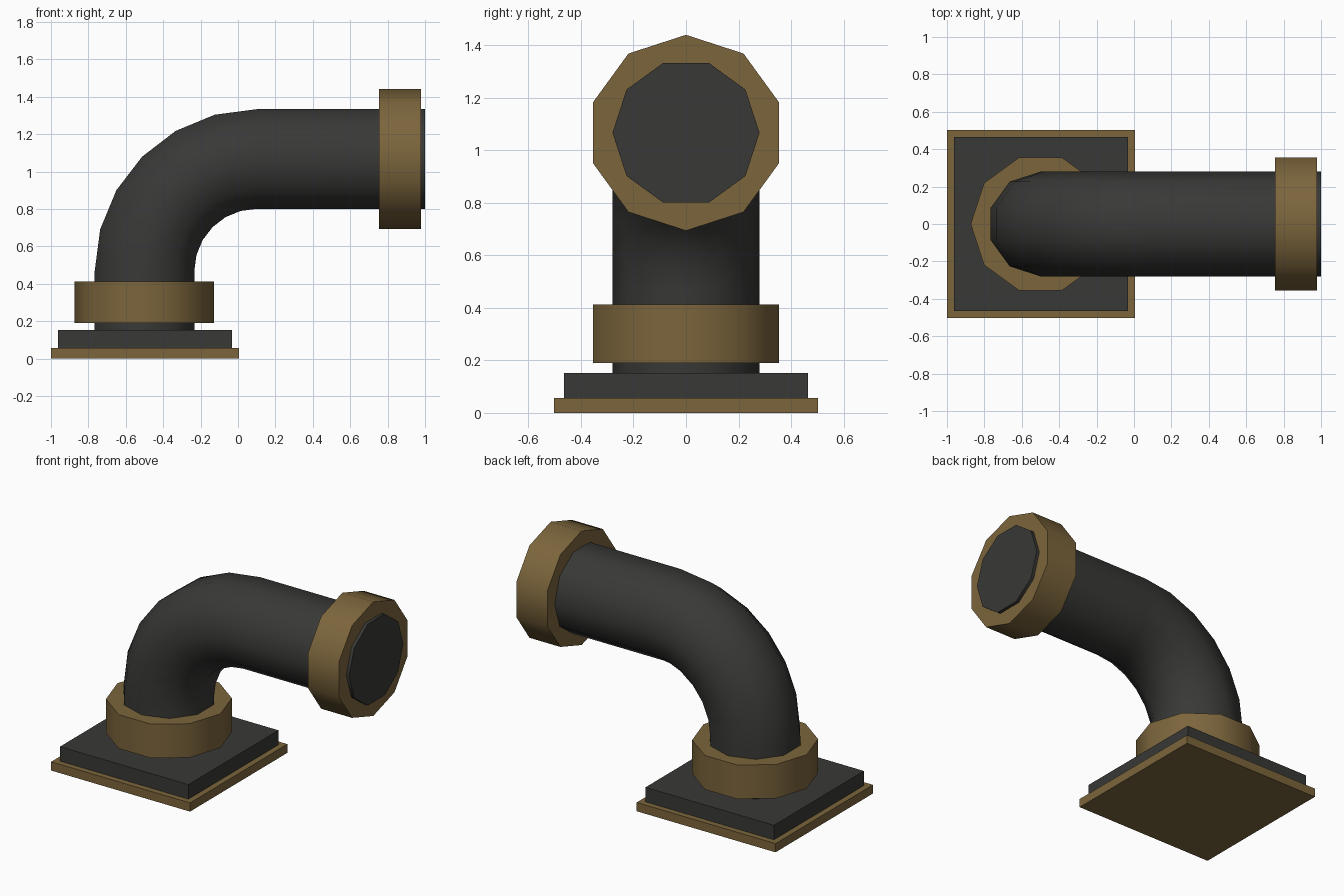
import bpy, bmesh
from math import sin, cos, pi, radians
from mathutils import Vector

if "Cube" in bpy.data.objects:
    bpy.data.objects.remove(bpy.data.objects["Cube"])


def material(name, rgb):
    m = bpy.data.materials.new(name)
    m.diffuse_color = (*rgb, 1)
    m.use_nodes = True
    m.node_tree.nodes["Principled BSDF"].inputs["Base Color"].default_value = m.diffuse_color
    return m


DARK = material("dark_iron", (0.04, 0.04, 0.038))
BRASS = material("aged_brass", (0.2, 0.13, 0.045))
SIDES = 10


def finish(name, bm, mat, smooth=False):
    bmesh.ops.recalc_face_normals(bm, faces=bm.faces[:])
    me = bpy.data.meshes.new(name)
    bm.to_mesh(me)
    bm.free()
    me.materials.append(mat)
    ob = bpy.data.objects.new(name, me)
    bpy.context.collection.objects.link(ob)
    if smooth:
        bpy.ops.object.select_all(action='DESELECT')
        ob.select_set(True)
        bpy.context.view_layer.objects.active = ob
        bpy.ops.object.shade_smooth_by_angle(angle=radians(40))
    return ob


def sweep(name, path, radius, phase, mat):
    """Capped decagonal tube; path holds (x, z, angle of the side normal in xz)."""
    bm = bmesh.new()
    loops = []
    for x, z, t in path:
        n, y, c = Vector((-cos(t), 0, sin(t))), Vector((0, 1, 0)), Vector((x, 0, z))
        angles = [phase + 2 * pi * i / SIDES for i in range(SIDES)]
        loops.append([bm.verts.new(c + radius * (cos(a) * y + sin(a) * n)) for a in angles])
    for a, b in zip(loops, loops[1:]):
        for i in range(SIDES):
            j = (i + 1) % SIDES
            bm.faces.new((a[i], a[j], b[j], b[i]))
    bm.faces.new(loops[0])
    bm.faces.new(loops[-1])
    return finish(name, bm, mat, True)


def box(name, x0, x1, half_y, z0, z1, mat):
    bm = bmesh.new()
    bmesh.ops.create_cube(bm, size=1)
    bmesh.ops.scale(bm, vec=(x1 - x0, 2 * half_y, z1 - z0), verts=bm.verts)
    bmesh.ops.translate(bm, vec=((x0 + x1) / 2, 0, (z0 + z1) / 2), verts=bm.verts)
    return finish(name, bm, mat)


# Square foot in two steps
box("base_plate", -1.0, 0.005, 0.503, 0.0, 0.057, BRASS)
box("base_block", -0.962, -0.033, 0.465, 0.03, 0.152, DARK)

# Elbow pipe: upright, six-step bend, horizontal run
bend = [(0.1 - 0.6 * cos(t), 0.467 + 0.6 * sin(t), t)
        for t in (radians(15 * i) for i in range(7))]
sweep("elbow_pipe", [(-0.5, 0.1, 0)] + bend + [(1.0, 1.067, pi / 2)], 0.28, 0, DARK)

# Collars, turned half a side against the pipe
sweep("lower_collar", [(-0.5, 0.19, 0), (-0.5, 0.412, 0)], 0.373, pi / 2, BRASS)
sweep("end_collar", [(0.755, 1.067, pi / 2), (0.979, 1.067, pi / 2)], 0.373, pi / 2, BRASS)
